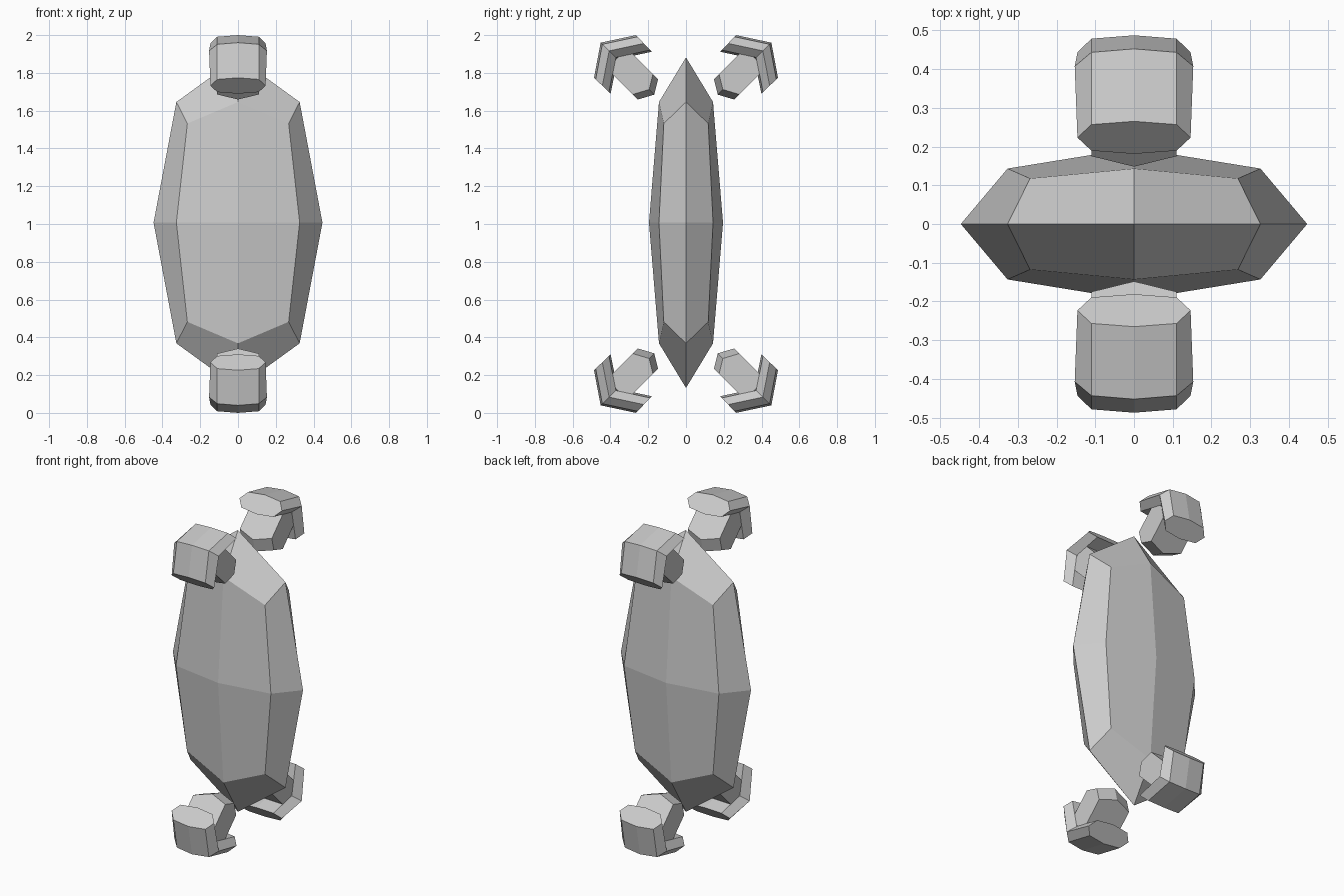
import bpy
import bmesh

if "Cube" in bpy.data.objects:
    bpy.data.objects.remove(bpy.data.objects["Cube"], do_unlink=True)

# One plain grey for every part
grey = bpy.data.materials.new("plain grey")
grey.use_nodes = True
colour = (0.6, 0.6, 0.6, 1)
grey.diffuse_color = colour
grey.node_tree.nodes["Principled BSDF"].inputs["Base Color"].default_value = colour

MID_Z = 1.0


def finish(name, bm):
    """Turn a bmesh into a flat-shaded object."""
    bmesh.ops.recalc_face_normals(bm, faces=bm.faces)
    mesh = bpy.data.meshes.new(name)
    bm.to_mesh(mesh)
    bm.free()
    mesh.materials.append(grey)
    obj = bpy.data.objects.new(name, mesh)
    bpy.context.collection.objects.link(obj)
    return obj


def loft(name, rings, side_y, side_z):
    """Bridge closed rings of points, flipped into one quarter of the model."""
    bm = bmesh.new()
    loops = [[bm.verts.new((x, side_y * y, MID_Z + side_z * z)) for x, y, z in ring]
             for ring in rings]
    for a, b in zip(loops, loops[1:]):
        for i in range(len(a)):
            j = (i + 1) % len(a)
            bm.faces.new((a[i], a[j], b[j], b[i]))
    bm.faces.new(loops[0])
    bm.faces.new(loops[-1])
    return finish(name, bm)


# Body: once-divided box with its edges and corners drawn in
bm = bmesh.new()
bmesh.ops.create_cube(bm, size=2)
bmesh.ops.subdivide_edges(bm, edges=bm.edges[:], cuts=1, use_grid_fill=True)
pull = {1: 1.0, 2: 0.73, 3: 0.6}
for v in bm.verts:
    v.co *= pull[sum(abs(c) > 0.5 for c in v.co)]
    v.co.x *= 0.447
    v.co.y *= 0.196
    v.co.z = v.co.z * 0.875 + MID_Z + 0.007
finish("body", bm)

# Elbow cap: octagonal tube bent once, given as outer and inner path points
outer = [(0.487, 0.774), (0.452, 0.96), (0.265, 1.0)]
inner = [(0.399, 0.69), (0.362, 0.873), (0.181, 0.912)]
half_widths = [0.146, 0.153, 0.146]
cap_rings = []
for (oy, oz), (iy, iz), w in zip(outer, inner, half_widths):
    octagon = [(0, 0), (0.11, 0.1), (w, 0.5), (0.11, 0.9),
               (0, 1), (-0.11, 0.9), (-w, 0.5), (-0.11, 0.1)]
    cap_rings.append([(x, oy + (iy - oy) * k, oz + (iz - oz) * k) for x, k in octagon])

# Limb: slanted block whose tip swells along its middle
tip = [(0.148, 0.766), (0.168, 0.685), (0.255, 0.659)]
back = [(0.42, 0.824), (0.313, 0.931)]
limb_rings = []
for x, inset in [(-0.11, 0.027), (0, 0), (0.11, 0.027)]:
    limb_rings.append([(x, y + inset, z + inset) for y, z in tip]
                      + [(x, y, z) for y, z in back])

for height, side_z in (("upper", 1), ("lower", -1)):
    for face, side_y in (("front", -1), ("back", 1)):
        loft(f"{height}_{face}_cap", cap_rings, side_y, side_z)
        loft(f"{height}_{face}_limb", limb_rings, side_y, side_z)
